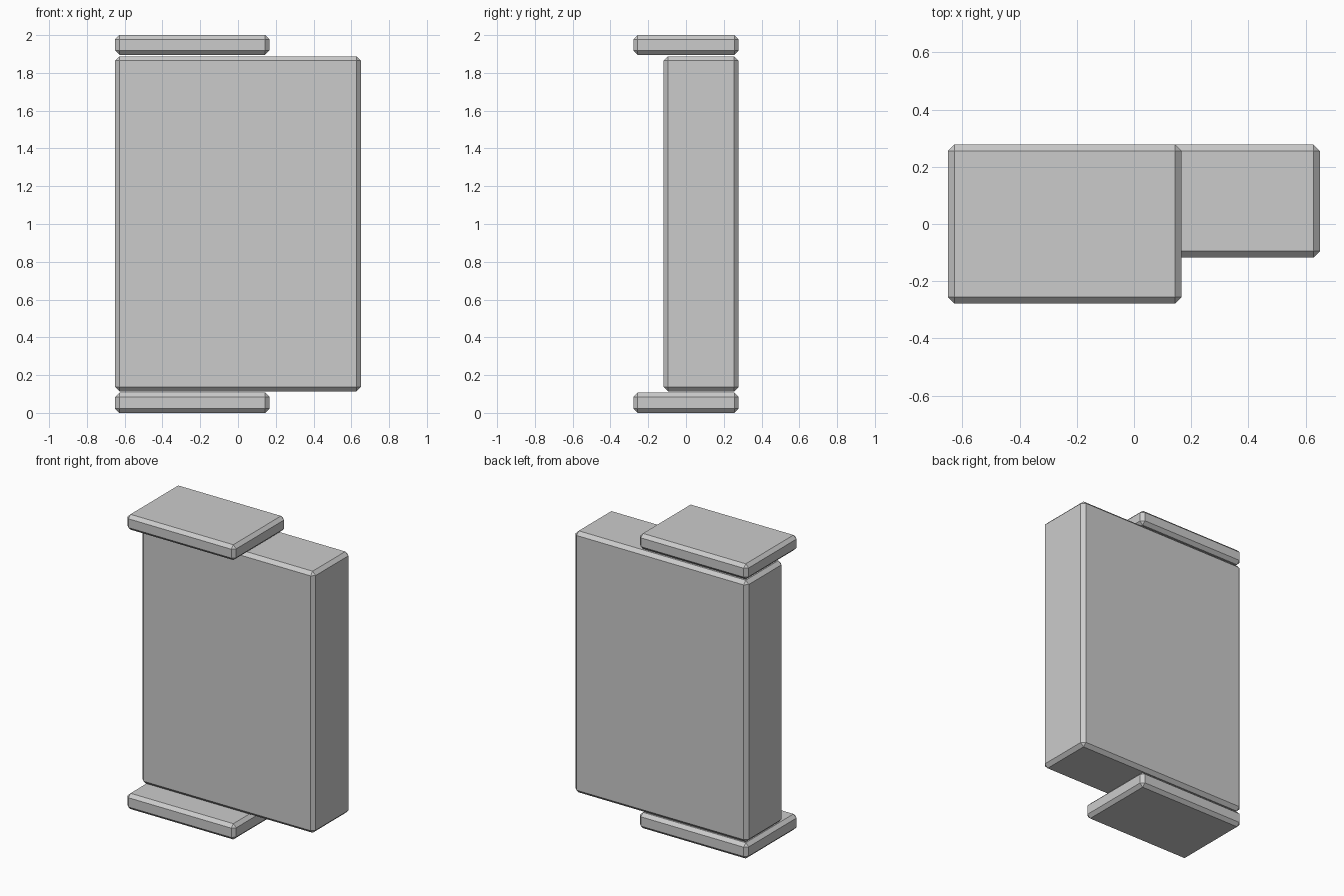
import bpy
import bmesh
from mathutils import Vector

if "Cube" in bpy.data.objects:
    bpy.data.objects.remove(bpy.data.objects["Cube"])


def chamfered_box(name, lo, hi, chamfer):
    """Box spanning lo..hi with single-segment chamfers on every edge."""
    lo, hi = Vector(lo), Vector(hi)
    size, centre = hi - lo, (lo + hi) / 2
    bm = bmesh.new()
    bmesh.ops.create_cube(bm, size=1)
    bmesh.ops.scale(bm, vec=size, verts=bm.verts)
    bmesh.ops.bevel(bm, geom=bm.edges[:], offset=chamfer, offset_type='OFFSET',
                    segments=1, affect='EDGES', clamp_overlap=True)
    mesh = bpy.data.meshes.new(name)
    bm.to_mesh(mesh)
    bm.free()
    obj = bpy.data.objects.new(name, mesh)
    obj.location = centre
    bpy.context.collection.objects.link(obj)
    return obj


# Main upright slab
chamfered_box("panel", (-0.65, -0.118, 0.113), (0.65, 0.278, 1.888), 0.023)

# Matching cap plates below and above the slab
for name, z0, z1 in (("bottom_plate", 0.0, 0.107), ("top_plate", 1.896, 2.0)):
    chamfered_box(name, (-0.65, -0.278, z0), (0.166, 0.278, z1), 0.022)
